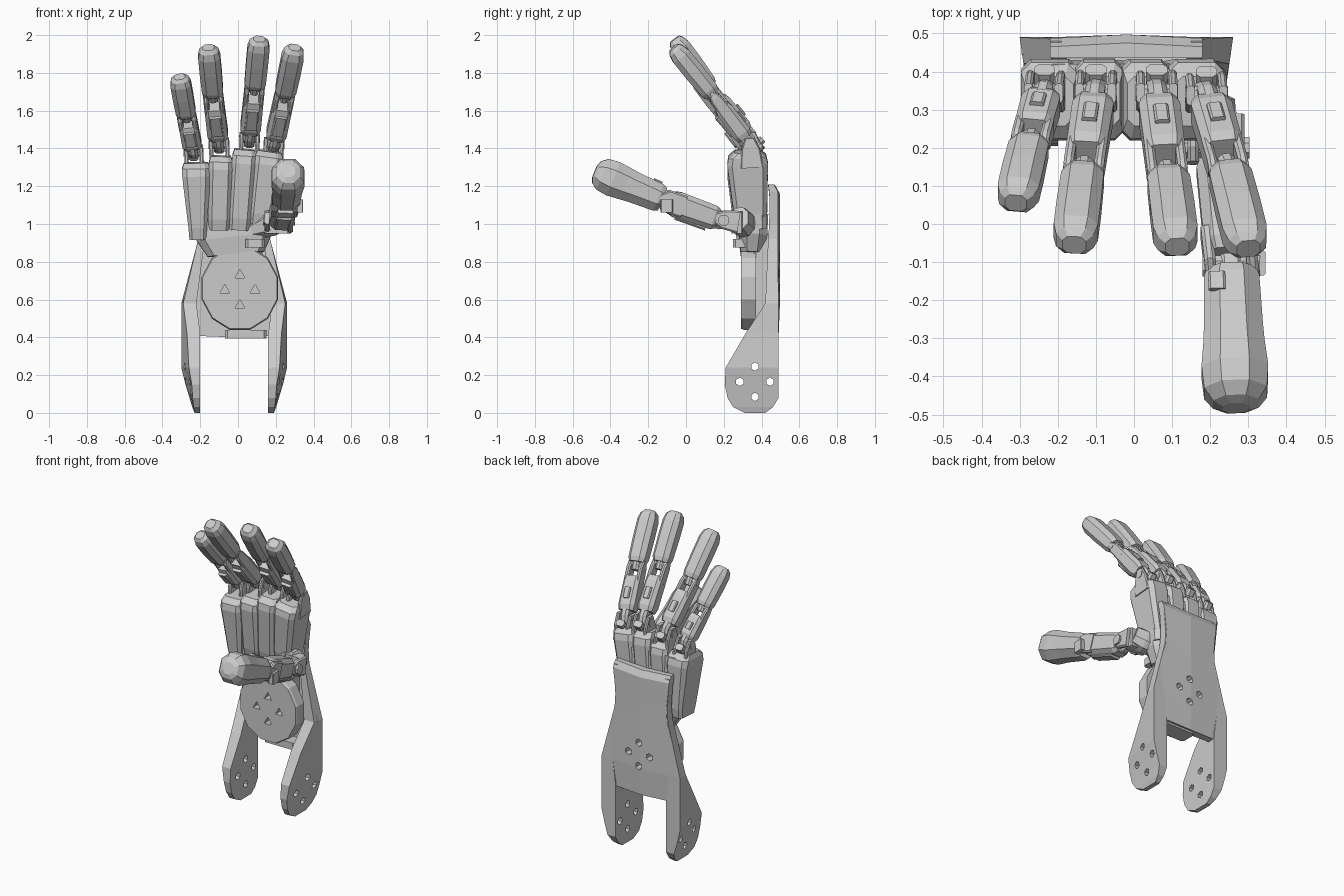
import bpy, bmesh, math
from mathutils import Vector as V

if "Cube" in bpy.data.objects:
    bpy.data.objects.remove(bpy.data.objects["Cube"])

CX = -0.02  # centre line of the forearm bracket


def make(name, bm):
    bmesh.ops.recalc_face_normals(bm, faces=bm.faces)
    me = bpy.data.meshes.new(name)
    bm.to_mesh(me)
    bm.free()
    ob = bpy.data.objects.new(name, me)
    bpy.context.collection.objects.link(ob)
    return ob


def add_loft(bm, rings):
    vr = [[bm.verts.new(p) for p in r] for r in rings]
    n = len(vr[0])
    for a, b in zip(vr, vr[1:]):
        for i in range(n):
            bm.faces.new((a[i], a[(i + 1) % n], b[(i + 1) % n], b[i]))
    bm.faces.new(vr[0][::-1])
    bm.faces.new(vr[-1])


def loft(name, rings):
    bm = bmesh.new()
    add_loft(bm, rings)
    return make(name, bm)


def seg(name, p0, p1, stations, off=(0, 0), ref=(1, 0, 0), ch=0.28):
    """Chamfered bar along p0-p1; stations are (t, width, depth)."""
    p0, p1 = V(p0), V(p1)
    d = (p1 - p0).normalized()
    s = V(ref)
    s = (s - d * s.dot(d)).normalized()
    v = d.cross(s)
    rings = []
    for t, w, h in stations:
        c = p0 + (p1 - p0) * t + s * off[0] + v * off[1]
        a, b, k = w / 2, h / 2, ch * min(w, h)
        o = [(a, -b + k), (a, b - k), (a - k, b), (k - a, b), (-a, b - k), (-a, k - b), (k - a, -b), (a - k, -b)]
        rings.append([c + s * x + v * y for x, y in o])
    return loft(name, rings)


def box(name, x0, x1, y0, y1, z0, z1, ch=0.12):
    cx, cy = (x0 + x1) / 2, (y0 + y1) / 2
    w, h = x1 - x0, y1 - y0
    return seg(name, (cx, cy, z0), (cx, cy, z1), [(0, w, h), (1, w, h)], ch=ch)


def pin(name, c, w, r):
    c = V(c)
    return seg(name, c - V((w / 2, 0, 0)), c + V((w / 2, 0, 0)), [(0, 2 * r, 2 * r), (1, 2 * r, 2 * r)], ref=(0, 0, 1))


def drill(ob, axis, centre, spread, r, n, length):
    """Cut four holes in a diamond pattern through ob."""
    bm = bmesh.new()
    for k in range(4):
        a = k * math.pi / 2
        u, z = spread * math.cos(a), spread * math.sin(a)
        rings = []
        for e in (-length / 2, length / 2):
            r_ = []
            for i in range(n):
                b = 2 * math.pi * i / n + math.pi / 2
                p, q = u + r * math.cos(b), z + r * math.sin(b)
                r_.append(V(centre) + (V((e, p, q)) if axis == 'X' else V((p, e, q))))
            rings.append(r_)
        add_loft(bm, rings)
    cut = make("hole_cutter", bm)
    cut.hide_render = True
    m = ob.modifiers.new("holes", 'BOOLEAN')
    m.operation, m.object, m.solver = 'DIFFERENCE', cut, 'EXACT'
    dg = bpy.context.evaluated_depsgraph_get()
    me = bpy.data.meshes.new_from_object(ob.evaluated_get(dg))
    ob.modifiers.clear()
    ob.data = me
    bpy.data.objects.remove(cut)


# Back plate of the wrist bracket, waisted below the flared top
rings = []
for z, w, yf, yb in [(.41, .26, .44, .49), (.58, .275, .445, .497), (.92, .185, .45, .497), (1.0, .18, .45, .497),
                     (1.17, .2, .44, .497), (1.21, .2, .435, .475)]:
    rings.append([(CX - w, yf, z), (CX, yf, z - .01), (CX + w, yf, z), (CX + w, yb - .01, z), (CX, yb, z - .01), (CX - w, yb - .01, z)])
plate = loft("back_plate", rings)
drill(plate, 'Y', (-.01, .46, .66), .075, .024, 6, .3)

# Side arms with rounded paddle ends: (z, front y, back y, inner x, outer x back, outer x front)
ARM = [(0, .31, .42, .18, .21, .21), (.03, .25, .46, .18, .222, .215), (.08, .22, .49, .18, .237, .22),
       (.15, .205, .49, .18, .258, .225), (.24, .21, .49, .18, .28, .24), (.42, .315, .49, .18, .28, .25),
       (.58, .42, .49, .2, .28, .27), (.92, .435, .485, .155, .19, .19), (1.0, .44, .485, .155, .185, .185),
       (1.19, .445, .48, .17, .2, .2)]
for sgn, nm in ((-1, "left"), (1, "right")):
    rings = [[(CX + sgn * xi, yf, z), (CX + sgn * xi, yb, z), (CX + sgn * xb, yb, z), (CX + sgn * xf, yf, z)]
             for z, yf, yb, xi, xb, xf in ARM]
    arm = loft("side_arm_" + nm, rings)
    drill(arm, 'X', (CX + sgn * .22, .365, .165), .08, .022, 6, .3)

# Wrist disc with triangular holes, its spacer and bottom lip
rings = []
for y, k in ((.29, .97), (.305, 1), (.37, 1)):
    rings.append([(.01 + .21 * k * math.cos((i + .5) * math.pi / 6), y, .66 + .228 * k * math.sin((i + .5) * math.pi / 6))
                  for i in range(12)])
disc = loft("wrist_disc", rings)
drill(disc, 'Y', (.01, .3, .65), .08, .03, 3, .1)
box("disc_spacer", -.13, .13, .36, .45, .5, .95)
box("bottom_lip", -.07, .15, .36, .47, .395, .44)
seg("wrist_neck", (-.01, .35, .84), (-.03, .36, 1.04), [(0, .3, .12), (.45, .4, .15), (1, .42, .15)])
seg("palm_core", (-.03, .385, .98), (-.02, .375, 1.3), [(0, .42, .09), (1, .44, .09)])


def finger(name, base, mid, tip, w):
    b, m, t = V(base), V(mid), V(tip)
    h = w * .9
    # Knuckle clevis and hinges
    root = V((b.x * .97, .35, b.z - .12))
    for s in (-1, 1):
        seg(name + "_knuckle_lug", root, b, [(0, .022, .12), (.8, .022, .1), (1.3, .022, .05)], off=(s * w * .38, 0))
        seg(name + "_fork", b, m, [(.68, .026, h * .7), (.95, .026, h * .65), (1.08, .026, h * .3)], off=(s * w * .36, 0))
    pin(name + "_knuckle_pin", b, w, .022)
    pin(name + "_middle_pin", m, w * .95, .02)
    seg(name + "_rear_boss", b + V((0, .03, -.03)), b + V((0, .06, .0)), [(0, w * .5, .05), (1, w * .5, .04)])
    # Proximal link with tongue, guide and underside pad
    seg(name + "_tongue", b, m, [(-.1, w * .45, .05), (.05, w * .45, .085), (.35, w * .5, .08)])
    seg(name + "_proximal", b, m, [(.15, w * .85, h * .8), (.24, w * .97, h), (.68, w * .95, h * .95), (.78, w * .85, h * .8)], ch=.2)
    seg(name + "_tendon_guide", b, m, [(.35, w * .35, .02), (.55, w * .35, .02)], off=(0, h * .5))
    seg(name + "_pad", b, m, [(.3, w * .6, .02), (.68, w * .6, .03)], off=(0, -h * .5))
    # Distal link with blunt faceted tip
    seg(name + "_link_tongue", m, t, [(-.1, w * .4, .05), (.2, w * .4, .08)])
    seg(name + "_distal", m, t, [(.04, w * .86, h * .85), (.12, w * 1.0, h), (.5, w * 1.04, h * 1.08),
                                 (.82, w * 1.04, h * 1.05), (.94, w * .88, h * .85), (1, w * .55, h * .55)], ch=.25)


FINGERS = [("index", (.19, .34, 1.42), (.247, .145, 1.68), (.3, -.065, 1.935), .112),
           ("middle", (.06, .345, 1.45), (.088, .13, 1.72), (.113, -.06, 1.98), .112),
           ("ring", (-.1, .345, 1.42), (-.132, .14, 1.68), (-.157, -.055, 1.935), .112),
           ("little", (-.235, .345, 1.38), (-.272, .215, 1.57), (-.31, .055, 1.78), .105)]
for f in FINGERS:
    finger(*f)

# Palm blocks, one below each finger: (name, bottom x, bottom z, top x, top z, bottom width, top width)
for nm, x0, z0, x1, z1, w0, w1 in [("index", .115, 1.0, .168, 1.385, .115, .148), ("middle", .005, .97, .035, 1.395, .11, .124),
                                   ("ring", -.1, .97, -.09, 1.36, .11, .124), ("little", -.212, .92, -.222, 1.325, .09, .15)]:
    seg(nm + "_palm_block", (x0, .345, z0), (x1, .322, z1),
        [(0, w0, .15), (.15, w0 * 1.08, .175), (.83, w1, .215), (.93, w1, .2), (1, w1 * .85, .13)], ch=.17)

# Thumb mount
seg("thumb_mount", (.08, .33, .97), (.24, .28, 1.03), [(0, .1, .1), (.6, .12, .14), (1, .1, .12)], ref=(0, 1, 0))
box("thumb_servo_block", .04, .14, .25, .36, .875, .92)
box("thumb_bracket", .14, .27, .24, .30, .95, 1.07)
for s in (-1, 1):
    seg("thumb_base_lug", (.215, .28, 1.01), (.215, .16, 1.03), [(0, .03, .12), (.7, .03, .1), (1, .03, .06)], off=(s * .06, 0))
pin("thumb_base_pin", (.218, .2, 1.02), .17, .028)

# Thumb links
P0, P1, PT = (.22, .2, 1.015), (.255, -.11, 1.125), (.268, -.483, 1.28)
seg("thumb_base_tongue", P0, P1, [(-.06, .07, .06), (.04, .07, .1), (.25, .07, .1)])
seg("thumb_proximal", P0, P1, [(.1, .1, .1), (.18, .125, .13), (.8, .13, .14), (.9, .12, .12)], ch=.2)
seg("thumb_pad", P0, P1, [(.25, .08, .03), (.75, .08, .03)], off=(0, -.065))
for s in (-1, 1):
    seg("thumb_fork", P0, P1, [(.7, .03, .12), (.98, .03, .12), (1.1, .03, .06)], off=(s * .055, 0))
pin("thumb_middle_pin", P1, .15, .028)
box("thumb_side_boss", .31, .345, -.135, -.07, 1.06, 1.13)
seg("thumb_link_tongue", P1, PT, [(-.06, .07, .06), (.15, .07, .1)])
seg("thumb_distal", P1, PT, [(.04, .13, .13), (.1, .145, .15), (.45, .155, .165), (.56, .16, .175), (.74, .175, .19),
                             (.89, .165, .175), (.97, .12, .125), (1, .07, .07)])
seg("thumb_tendon_guide", P1, PT, [(.12, .045, .02), (.24, .045, .02)], off=(-.04, .076))
